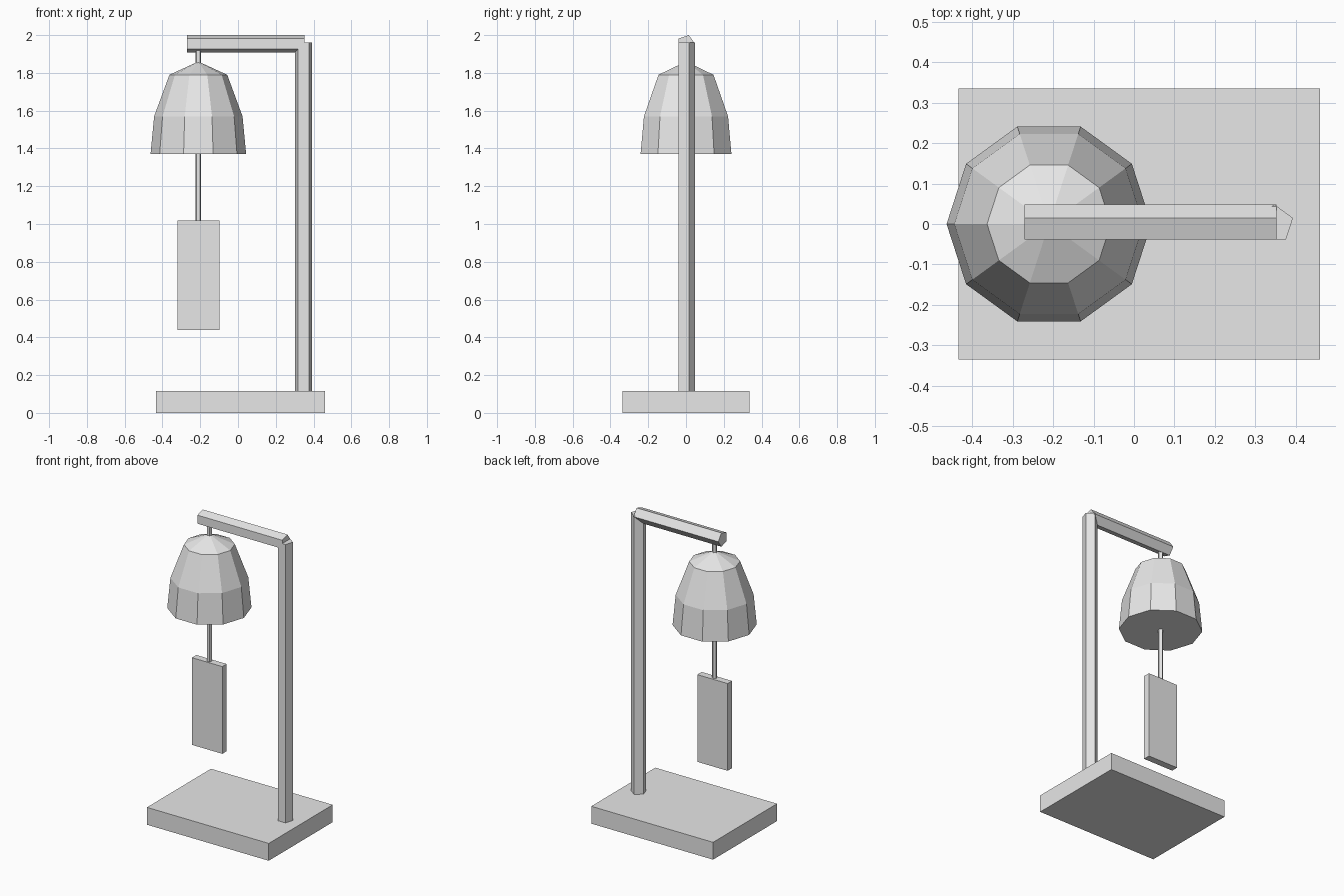
import bpy
import bmesh
import math
from mathutils import Matrix

cube = bpy.data.objects.get("Cube")
if cube:
    bpy.data.objects.remove(cube, do_unlink=True)

# One plain grey for every part
grey = bpy.data.materials.new("light_grey")
grey.use_nodes = True
grey.diffuse_color = (0.8, 0.8, 0.8, 1)
grey.node_tree.nodes["Principled BSDF"].inputs["Base Color"].default_value = (0.8, 0.8, 0.8, 1)


def finish(name, bm):
    bmesh.ops.recalc_face_normals(bm, faces=bm.faces)
    mesh = bpy.data.meshes.new(name)
    bm.to_mesh(mesh)
    bm.free()
    mesh.materials.append(grey)
    obj = bpy.data.objects.new(name, mesh)
    bpy.context.collection.objects.link(obj)
    return obj


def box(name, low, high):
    bm = bmesh.new()
    size = [b - a for a, b in zip(low, high)]
    middle = [(a + b) / 2 for a, b in zip(low, high)]
    bmesh.ops.create_cube(bm, size=1, matrix=Matrix.Translation(middle) @ Matrix.Diagonal((*size, 1)))
    return finish(name, bm)


def lathe(name, profile, sides, start, apex=None):
    """Faceted solid from (radius, z) rings, capped, with an optional pointed top."""
    bm = bmesh.new()
    rings = []
    for radius, z in profile:
        angles = [start + math.tau * i / sides for i in range(sides)]
        rings.append([bm.verts.new((radius * math.cos(a), radius * math.sin(a), z)) for a in angles])
    for lower, upper in zip(rings, rings[1:]):
        for i in range(sides):
            j = (i + 1) % sides
            bm.faces.new((lower[i], lower[j], upper[j], upper[i]))
    bm.faces.new(rings[0][::-1])
    if apex is None:
        bm.faces.new(rings[-1])
    else:
        tip = bm.verts.new((0, 0, apex))
        for i in range(sides):
            bm.faces.new((rings[-1][i], rings[-1][(i + 1) % sides], tip))
    return finish(name, bm)


HANG_X = -0.21
BAR_RADIUS = 0.048
QUARTER = math.pi / 2

# Base slab and hanging paddle
box("base", (-0.433, -0.335, 0), (0.46, 0.335, 0.115))
box("paddle", (HANG_X - 0.111, -0.023, 0.44), (HANG_X + 0.111, 0.023, 1.018))

# Five-sided upright post
post = lathe("post", [(BAR_RADIUS, 0.1), (BAR_RADIUS, 1.96)], 5, QUARTER)
post.location.x = 0.347

# Five-sided top beam, lying along x
beam = lathe("beam", [(BAR_RADIUS, -0.27), (BAR_RADIUS, 0.352)], 5, QUARTER)
beam.rotation_euler = (0, QUARTER, 0)
beam.location.z = 1.954

# Ten-sided bell with a shallow pointed crown and closed underside
bell = lathe("bell", [(0.253, 1.37), (0.234, 1.57), (0.153, 1.79)], 10, 0, apex=1.86)
bell.location.x = HANG_X

# Cord through the bell, from the beam to the paddle
cord = lathe("cord", [(0.016, 1.0), (0.016, 1.93)], 5, QUARTER)
cord.location.x = HANG_X
